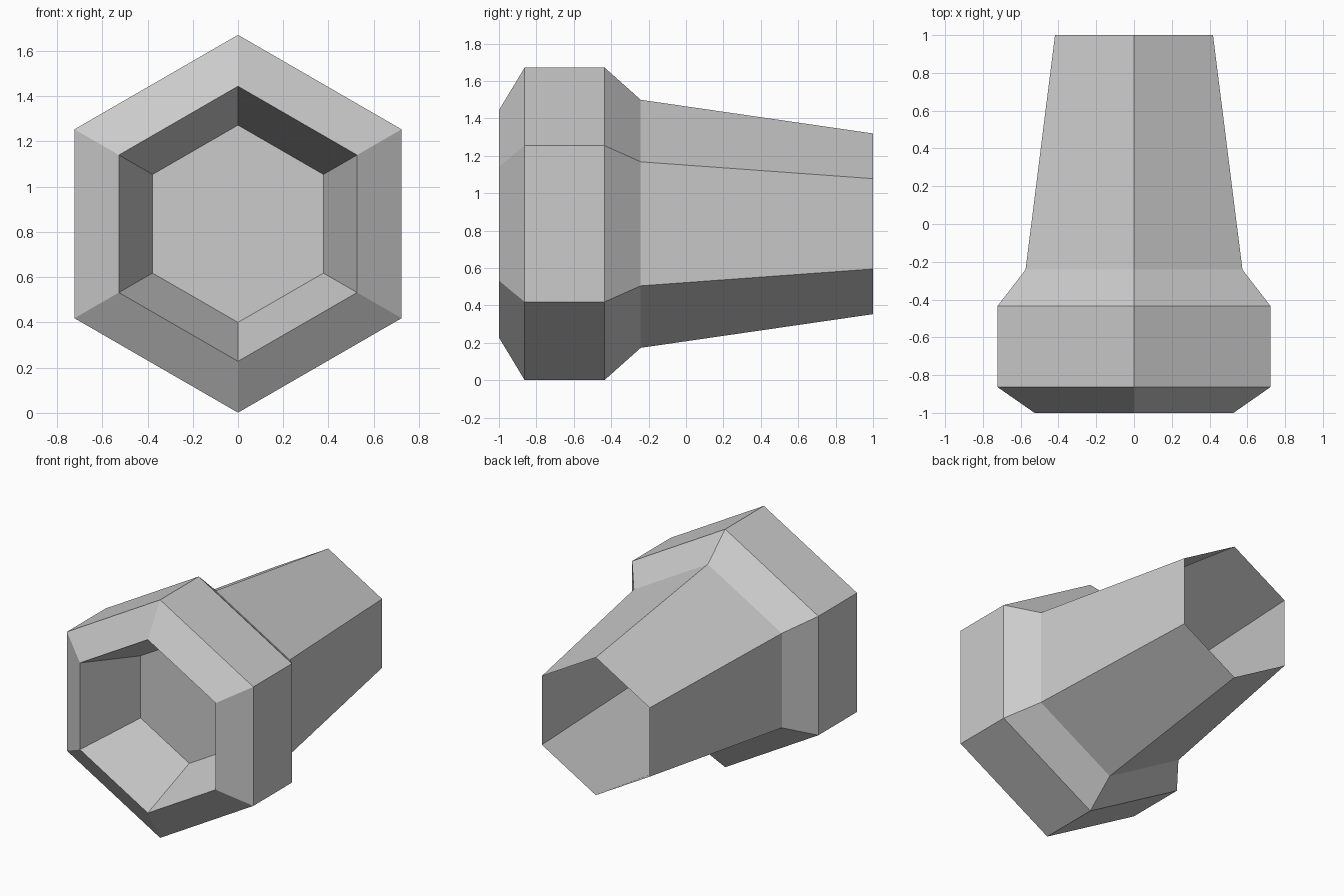
import bpy
import bmesh
from math import cos, sin, tau

cube = bpy.data.objects.get("Cube")
if cube:
    bpy.data.objects.remove(cube, do_unlink=True)

SIDES = 6
AXIS_Z = 0.836

grey = bpy.data.materials.new("plain grey")
grey.use_nodes = True
colour = (0.6, 0.6, 0.6, 1)
grey.diffuse_color = colour
grey.node_tree.nodes["Principled BSDF"].inputs["Base Color"].default_value = colour


def loft(name, profile, cap_end=False):
    """Sweep a (y, radius) profile around the y axis as a hexagonal sheet."""
    bm = bmesh.new()
    rings = []
    for y, r in profile:
        angles = [tau * i / SIDES for i in range(SIDES)]
        rings.append([bm.verts.new((r * sin(a), y, AXIS_Z + r * cos(a))) for a in angles])
    for a, b in zip(rings, rings[1:]):
        for i in range(SIDES):
            j = (i + 1) % SIDES
            bm.faces.new((a[i], b[i], b[j], a[j]))
    if cap_end:
        bm.faces.new(reversed(rings[-1]))
    mesh = bpy.data.meshes.new(name)
    bm.to_mesh(mesh)
    bm.free()
    mesh.materials.append(grey)
    obj = bpy.data.objects.new(name, mesh)
    bpy.context.collection.objects.link(obj)


# Bevelled hexagonal head
loft("head", [(-1, 0.608), (-0.863, 0.835), (-0.435, 0.835), (-0.242, 0.663)])

# Tapered hollow shank, open at the back
loft("shank", [(-0.242, 0.663), (1, 0.483)])

# Tapered socket sunk into the front, closed by a floor
loft("socket", [(-1, 0.608), (-0.54, 0.436)], cap_end=True)

# The socket walls face inward and its floor faces the front
socket = bpy.data.objects["socket"].data
for face in socket.polygons:
    if len(face.vertices) == 4:
        face.flip()
    elif face.normal.y > 0:
        face.flip()
socket.update()
